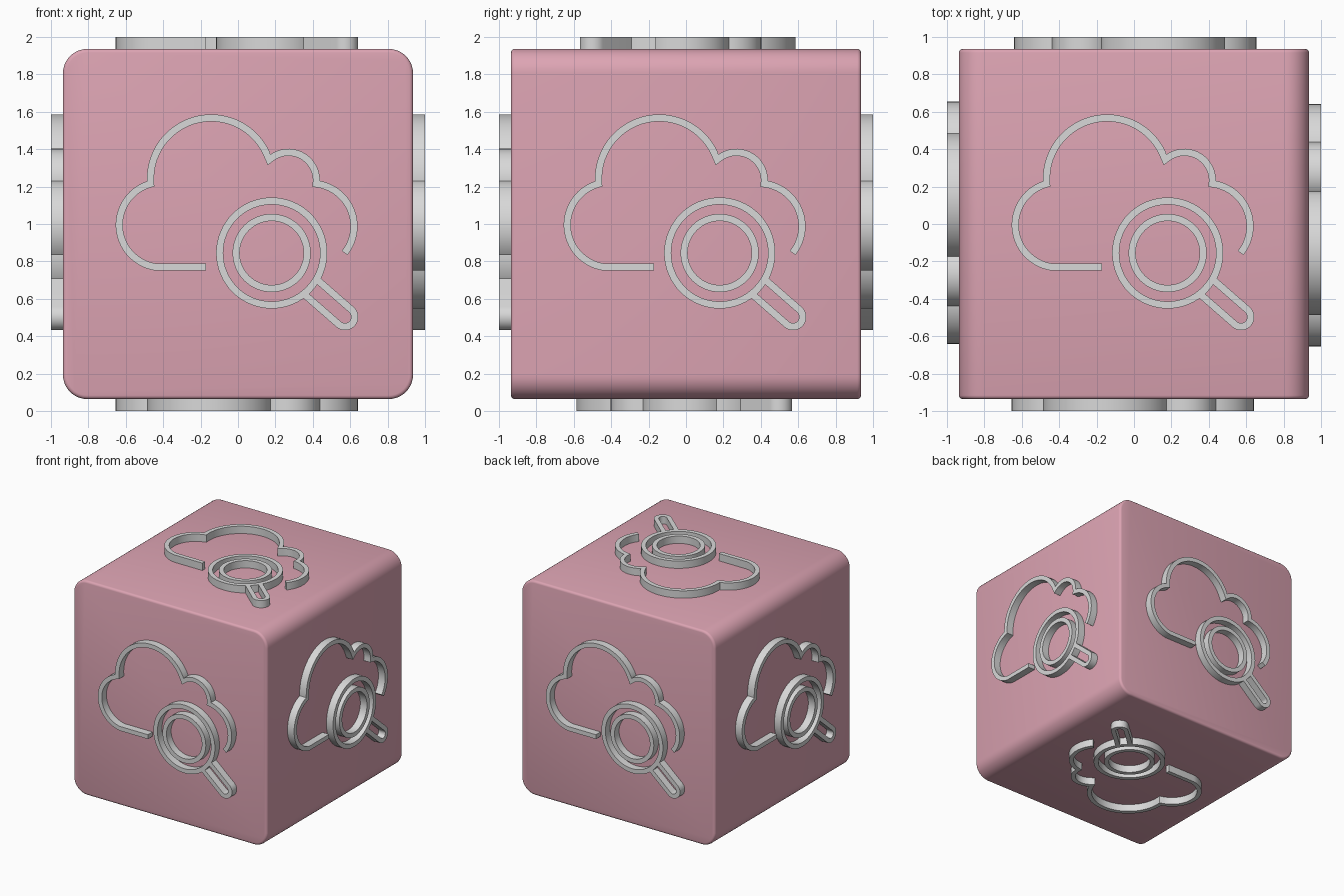
import bpy, bmesh
from math import sin, cos, pi, radians, atan2
from mathutils import Vector, Matrix

if "Cube" in bpy.data.objects:
    bpy.data.objects.remove(bpy.data.objects["Cube"])

HALF = 0.936          # half width of the block
STROKE = 0.038        # width of the raised lines


def material(name, rgb):
    m = bpy.data.materials.new(name)
    m.use_nodes = True
    m.diffuse_color = (*rgb, 1)
    m.node_tree.nodes["Principled BSDF"].inputs["Base Color"].default_value = (*rgb, 1)
    return m


PINK = material("dusty pink", (0.72, 0.37, 0.45))
GREY = material("light grey", (0.69, 0.69, 0.69))


def mesh_from(bm, name, mat):
    bmesh.ops.recalc_face_normals(bm, faces=bm.faces)
    me = bpy.data.meshes.new(name)
    bm.to_mesh(me)
    bm.free()
    me.materials.append(mat)
    return me


def add_object(name, me, matrix=Matrix()):
    ob = bpy.data.objects.new(name, me)
    bpy.context.collection.objects.link(ob)
    ob.matrix_world = matrix
    return ob


def smooth(ob):
    bpy.ops.object.select_all(action="DESELECT")
    ob.select_set(True)
    bpy.context.view_layer.objects.active = ob
    bpy.ops.object.shade_smooth_by_angle(angle=radians(35))


def arc(centre, radius, start, end, n=32):
    """Points on a circle, angles in degrees."""
    angles = [radians(start + (end - start) * i / n) for i in range(n + 1)]
    return [Vector((centre[0] + radius * cos(a), centre[1] + radius * sin(a))) for a in angles]


def arc_through(a, b, c, n=28):
    """Clockwise arc from a to c by way of b."""
    a, b, c = Vector(a), Vector(b), Vector(c)
    p, q = b - a, c - a
    d = 2 * (p.x * q.y - p.y * q.x)
    centre = a + Vector((q.y * p.dot(p) - p.y * q.dot(q), p.x * q.dot(q) - q.x * p.dot(p))) / d
    s, e = [atan2((v - centre).y, (v - centre).x) for v in (a, c)]
    if e > s:
        e -= 2 * pi
    return arc(centre, (a - centre).length, s * 180 / pi, e * 180 / pi, n)


def ribbon(name, path, closed=False):
    """Raised line of constant width on the front plane, facing -y."""
    bm = bmesh.new()
    n = len(path)
    rings = []
    for i, p in enumerate(path):
        before = path[(i - 1) % n] if closed or i else None
        after = path[(i + 1) % n] if closed or i < n - 1 else None
        d0 = (p - before).normalized() if before else (after - p).normalized()
        d1 = (after - p).normalized() if after else d0
        n0, n1 = Vector((-d0.y, d0.x)), Vector((-d1.y, d1.x))
        side = (n0 + n1).normalized()
        side *= STROKE / 2 * min(1.5, 1 / max(side.dot(n0), 0.1))
        rings.append([bm.verts.new((q.x, y, q.y)) for q, y in
                      ((p + side, -0.92), (p + side, -1), (p - side, -1), (p - side, -0.92))])
    for i in range(n if closed else n - 1):
        r, s = rings[i], rings[(i + 1) % n]
        for k in range(4):
            bm.faces.new((r[k], r[(k + 1) % 4], s[(k + 1) % 4], s[k]))
    if not closed:
        bm.faces.new(rings[0])
        bm.faces.new(rings[-1])
    return mesh_from(bm, name, GREY)


# Block: wide rounding on the four edges along y, fine rounding front and back
bm = bmesh.new()
bmesh.ops.create_cube(bm, size=2 * HALF)
long_edges = [e for e in bm.edges if abs(e.verts[0].co.y - e.verts[1].co.y) > 1]
bmesh.ops.bevel(bm, geom=long_edges, offset=0.13, segments=10, profile=0.5, affect="EDGES")
rims = [e for e in bm.edges if abs(e.verts[0].co.y - e.verts[1].co.y) < 0.01]
bmesh.ops.bevel(bm, geom=rims, offset=0.02, segments=3, profile=0.5, affect="EDGES")
block = add_object("block", mesh_from(bm, "block", PINK), Matrix.Translation((0, 0, 1)))
smooth(block)

# Cloud outline: flat base, left lobe, big lobe, small lobe, right lobe
left_joint, dip, right_joint = (-0.467, 0.215), (0.166, 0.342), (0.418, 0.215)
cloud = [Vector((-0.17, -0.23))]
cloud += arc_through((-0.44, -0.23), (-0.635, 0), left_joint)
cloud += arc_through(left_joint, (-0.15, 0.567), dip)[1:]
cloud += arc_through(dip, (0.28, 0.383), right_joint)[1:]
cloud += arc_through(right_joint, (0.62, 0), (0.57, -0.155))[1:]

# Magnifier: two rings and a slotted handle with a round tip
lens = Vector((0.18, -0.155))
tip = Vector((0.572, -0.497))
aim = (tip - lens).normalized()
across = Vector((-aim.y, aim.x)) * 0.052
tilt = atan2(aim.y, aim.x) * 180 / pi
handle = [lens + aim * 0.272 + across]
handle += arc(tip, 0.052, tilt + 90, tilt - 90, 20)
handle += [lens + aim * 0.272 - across]

parts = [
    ribbon("cloud_outline", cloud),
    ribbon("lens_outer_ring", arc(lens, 0.278, 0, 360, 64)[:-1], True),
    ribbon("lens_inner_ring", arc(lens, 0.19, 0, 360, 64)[:-1], True),
    ribbon("magnifier_handle", handle),
]

# The same emblem on all six sides
sides = {"front": (0, "Z"), "right": (90, "Z"), "back": (180, "Z"),
         "left": (270, "Z"), "top": (-90, "X"), "bottom": (90, "X")}
for side, (angle, axis) in sides.items():
    turn = Matrix.Translation((0, 0, 1)) @ Matrix.Rotation(radians(angle), 4, axis)
    for me in parts:
        ob = add_object(side + "_" + me.name, me, turn)
        if side == "front":
            smooth(ob)
